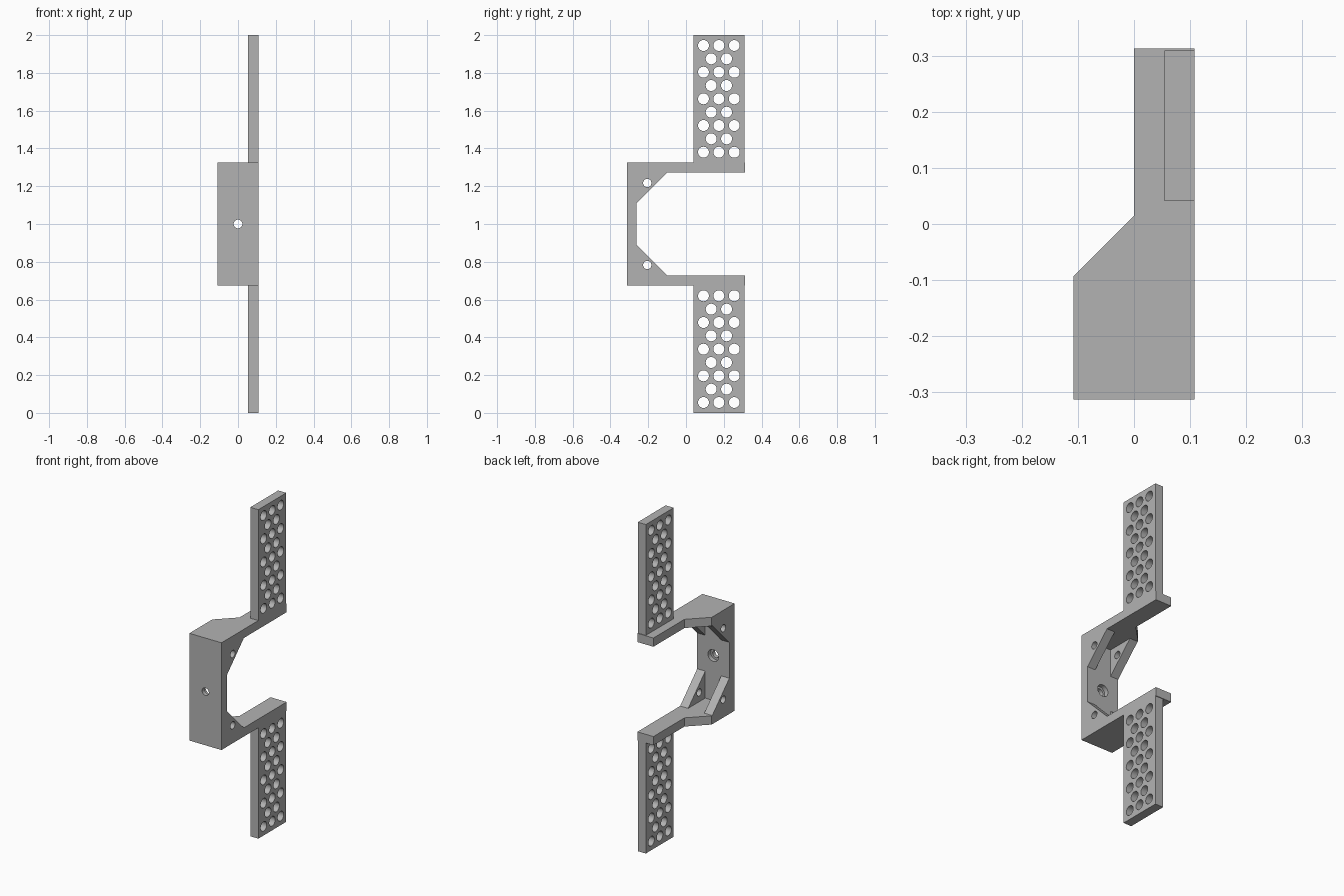
import bpy, bmesh, math
from mathutils import Vector, Matrix

cube = bpy.data.objects.get("Cube")
if cube:
    bpy.data.objects.remove(cube, do_unlink=True)

HALF_X, HALF_Y, MID_Z = 0.108, 0.313, 1.0
WALL_BACK = -0.262            # inner face of the front wall
ARM_OUT, ARM_IN = 0.326, 0.273  # arm faces, measured from mid height
RIB = 0.054                   # thickness of ribs and plates

gray = bpy.data.materials.new("plain gray")
gray.use_nodes = True
gray.diffuse_color = (0.45, 0.45, 0.45, 1)
gray.node_tree.nodes["Principled BSDF"].inputs["Base Color"].default_value = (0.45, 0.45, 0.45, 1)


def make(name, bm):
    bmesh.ops.recalc_face_normals(bm, faces=bm.faces)
    mesh = bpy.data.meshes.new(name)
    bm.to_mesh(mesh)
    bm.free()
    mesh.materials.append(gray)
    obj = bpy.data.objects.new(name, mesh)
    bpy.context.collection.objects.link(obj)
    return obj


def prism(name, outline, depth):
    """Extrude an outline of 3D points along a depth vector."""
    bm = bmesh.new()
    face = bm.faces.new([bm.verts.new(p) for p in outline])
    new = bmesh.ops.extrude_face_region(bm, geom=[face])["geom"]
    verts = [v for v in new if isinstance(v, bmesh.types.BMVert)]
    bmesh.ops.translate(bm, verts=verts, vec=Vector(depth))
    return make(name, bm)


def side_prism(name, points, x0, x1):
    return prism(name, [(x0, y, z) for y, z in points], (x1 - x0, 0, 0))


def rods(name, centers, radius, length, axis):
    """Round cutters along the x or y axis."""
    turn = Matrix.Rotation(math.pi / 2, 4, "Y" if axis == "X" else "X")
    bm = bmesh.new()
    for c in centers:
        bmesh.ops.create_cone(bm, cap_ends=True, segments=32, radius1=radius, radius2=radius,
                              depth=length, matrix=Matrix.Translation(c) @ turn)
    return make(name, bm)


def cut(obj, cutter):
    mod = obj.modifiers.new("cut", "BOOLEAN")
    mod.operation, mod.solver, mod.object = "DIFFERENCE", "EXACT", cutter
    bpy.context.view_layer.objects.active = obj
    bpy.ops.object.modifier_apply(modifier=mod.name)
    bpy.data.objects.remove(cutter, do_unlink=True)


# Bracket body: top outline with one tapered side, full height
low = MID_Z - ARM_OUT
outline = [(-HALF_X, -HALF_Y), (HALF_X, -HALF_Y), (HALF_X, HALF_Y),
           (0, HALF_Y), (0, 0.015), (-HALF_X, -0.093)]
bracket = prism("bracket", [(x, y, low) for x, y in outline], (0, 0, 2 * ARM_OUT))

# Opening with sloped corners, leaving wall, arms and corner ribs
rise = 0.109
opening = [(WALL_BACK, -rise), (-0.098, -ARM_IN), (0.5, -ARM_IN),
           (0.5, ARM_IN), (-0.098, ARM_IN), (WALL_BACK, rise)]
cut(bracket, side_prism("opening", [(y, MID_Z + z) for y, z in opening], -0.3, 0.3))

# Pocket between the ribs
pocket = [(WALL_BACK, -ARM_IN), (0.5, -ARM_IN), (0.5, ARM_IN), (WALL_BACK, ARM_IN)]
cut(bracket, side_prism("pocket", [(y, MID_Z + z) for y, z in pocket], -RIB, RIB))

# Rib holes, and the wall hole with its wider recess behind
cut(bracket, rods("rib_holes", [(0, -0.205, MID_Z + s * 0.217) for s in (-1, 1)], 0.022, 0.5, "X"))
cut(bracket, rods("wall_hole", [(0, -0.29, MID_Z)], 0.023, 0.2, "Y"))
cut(bracket, rods("wall_recess", [(0, WALL_BACK, MID_Z)], 0.036, RIB, "Y"))

# Perforated plates above and below, with staggered rows of holes
parts = [bracket]
for name, s in (("upper_plate", 1), ("lower_plate", -1)):
    a, b = MID_Z + s * ARM_OUT, MID_Z + s
    plate = side_prism(name, [(0.041, a), (0.309, a), (0.309, b), (0.041, b)],
                       HALF_X - RIB, HALF_X)
    holes = []
    for row in range(9):
        steps = (-1, 0, 1) if row % 2 == 0 else (-0.5, 0.5)
        holes += [(HALF_X, 0.174 + k * 0.0815, MID_Z + s * (0.945 - row * 0.0706)) for k in steps]
    cut(plate, rods("plate_holes", holes, 0.029, 0.4, "X"))
    parts.append(plate)

# Smooth hole walls, crisp edges
bpy.ops.object.select_all(action="DESELECT")
for obj in parts:
    obj.select_set(True)
bpy.context.view_layer.objects.active = bracket
bpy.ops.object.shade_smooth_by_angle(angle=math.radians(30))
